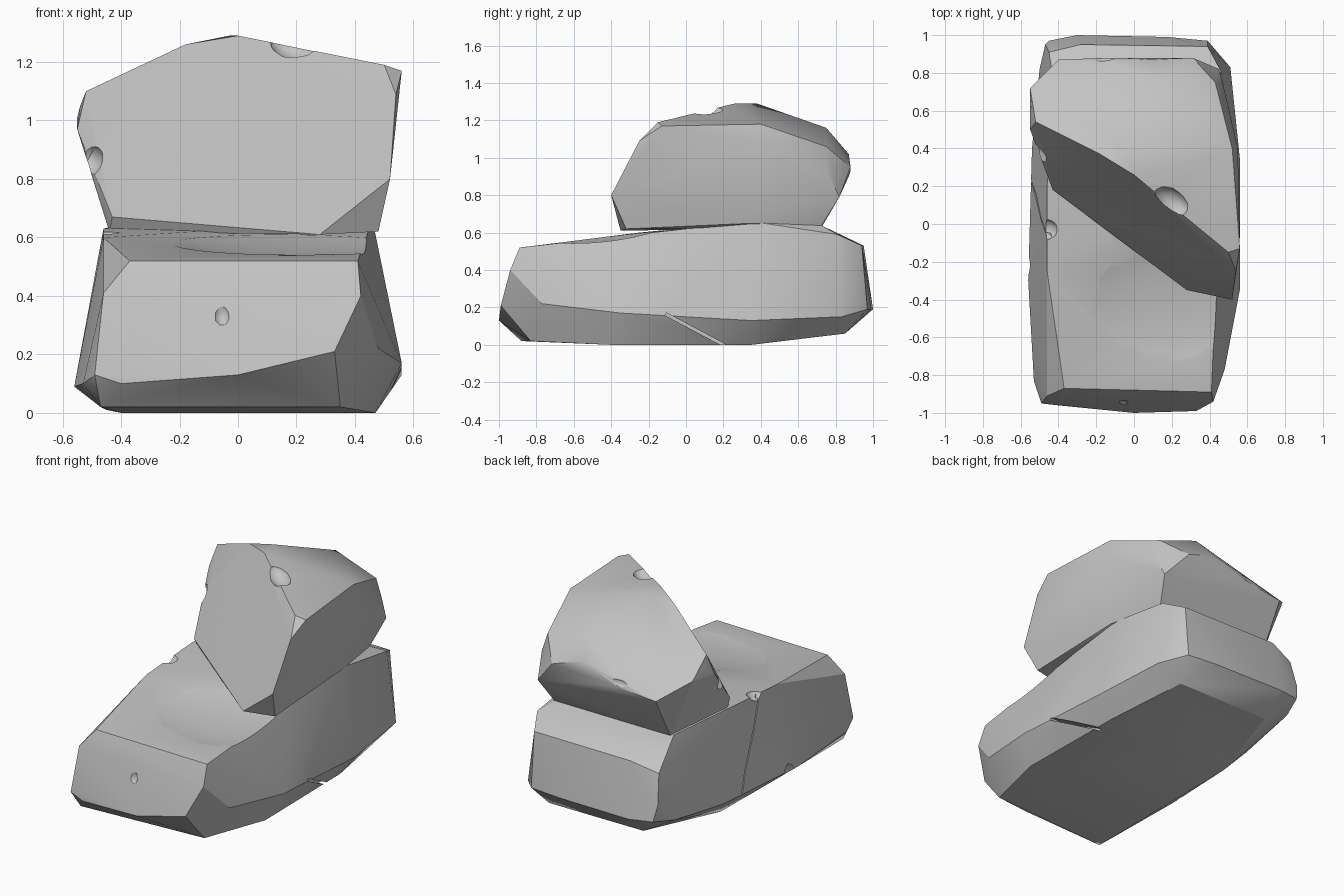
import bpy
import bmesh
import math
from mathutils import Vector, Matrix, Euler

cube = bpy.data.objects.get("Cube")
if cube:
    bpy.data.objects.remove(cube, do_unlink=True)

GREY = (0.55, 0.55, 0.55, 1.0)
stone = bpy.data.materials.new("stone grey")
stone.use_nodes = True
stone.diffuse_color = GREY
stone.node_tree.nodes["Principled BSDF"].inputs["Base Color"].default_value = GREY


def add_object(name, bm):
    """Turn a bmesh into a stone object in the scene."""
    bmesh.ops.recalc_face_normals(bm, faces=bm.faces)
    mesh = bpy.data.meshes.new(name)
    bm.to_mesh(mesh)
    bm.free()
    mesh.materials.append(stone)
    obj = bpy.data.objects.new(name, mesh)
    bpy.context.collection.objects.link(obj)
    return obj


def boulder(name, corners):
    """Chiselled block: the convex hull of its corners, coplanar faces merged."""
    bm = bmesh.new()
    for co in corners:
        bm.verts.new(co)
    hull = bmesh.ops.convex_hull(bm, input=bm.verts)
    spare = {g for g in hull["geom_interior"] if isinstance(g, bmesh.types.BMVert)}
    bmesh.ops.delete(bm, geom=list(spare), context="VERTS")
    bmesh.ops.dissolve_limit(bm, angle_limit=math.radians(2), verts=bm.verts, edges=bm.edges)
    return add_object(name, bm)


def chip(obj, place, size, turn=(0, 0, 0), box=False, detail=2):
    """Knock a chip or groove out of a boulder."""
    bm = bmesh.new()
    matrix = Matrix.LocRotScale(Vector(place), Euler([math.radians(a) for a in turn]), Vector(size))
    if box:
        bmesh.ops.create_cube(bm, size=1, matrix=matrix)
    else:
        bmesh.ops.create_icosphere(bm, subdivisions=detail, radius=1, matrix=matrix)
    cutter = add_object("chip_cutter", bm)
    cutter.hide_render = True
    mod = obj.modifiers.new("chip", "BOOLEAN")
    mod.operation = "DIFFERENCE"
    mod.solver = "EXACT"
    mod.object = cutter
    graph = bpy.context.evaluated_depsgraph_get()
    result = bpy.data.meshes.new_from_object(obj.evaluated_get(graph))
    obj.modifiers.clear()
    obj.data = result
    bpy.data.objects.remove(cutter, do_unlink=True)


# Long lower boulder: underside, widest belt, front, top, back
underside = [(-.47, -.88, .02), (.35, -.83, .02), (.47, -.4, 0), (.46, .35, 0),
             (.35, .85, .06), (-.3, .85, .06), (-.45, .3, .01), (-.4, -.4, 0)]
belt = [(-.56, -.3, .09), (-.53, -.83, .1), (-.54, .4, .12), (-.5, .82, .17),
        (.48, -.77, .22), (.56, -.35, .17), (.56, .35, .13), (.51, .83, .15)]
front = [(-.49, -.95, .13), (-.4, -.96, .1), (0, -1, .13), (.33, -.99, .21),
         (.42, -.94, .4), (.41, -.89, .52), (-.37, -.87, .52), (-.46, -.91, .41)]
top = [(-.46, -.25, .6), (.43, -.3, .59), (-.46, .2, .63),
       (.46, .35, .66), (.4, .72, .64), (-.42, .72, .64)]
back = [(.39, .94, .53), (-.28, .95, .53), (-.45, .91, .48), (-.47, .95, .3),
        (.46, .81, .59), (.39, .97, .19), (.18, .99, .19), (-.3, 1, .19), (-.45, .97, .2)]
lower = boulder("lower_boulder", underside + belt + front + top + back)

# Weathered hollow on the top, pit in the front, side grooves and edge chips
chip(lower, (.2, -.42, .66), (.6, .45, .115), (7, 0, 0), detail=4)
chip(lower, (-.055, -.965, .34), (.032, .035, .045))
chip(lower, (.5, .05, .08), (.14, .36, .016), (-28, 0, 0), box=True)
chip(lower, (-.51, .1, .33), (.04, .008, .7), (30, 11, 0), box=True)
chip(lower, (-.47, -.03, .63), (.07, .06, .05))
chip(lower, (-.57, -.22, .07), (.04, .05, .08))

# Leaning upper boulder: sloping front slab, right flank, crown, back
slab = [(-.52, .54, 1.1), (-.18, .37, 1.26), (0, .26, 1.29), (.5, -.15, 1.19),
        (.54, -.25, 1.09), (.52, -.4, .8), (.28, -.35, .61), (-.43, .18, .67), (-.55, .5, .97)]
flank = [(.56, -.13, 1.17), (.52, .4, 1.18), (.55, .4, 1.08), (.48, -.32, .62), (.47, .35, .65),
         (.4, .72, .63), (.45, .82, .79), (.47, .75, .94), (.43, .75, 1.06), (.31, .88, .95)]
crown = [(-.03, .38, 1.29), (.15, .75, 1.16), (.1, .87, 1.02), (-.55, .72, 1.01), (-.54, .6, 1.05)]
rear = [(-.4, .87, .9), (-.13, .88, .93), (-.4, .72, .62), (-.44, .22, .62)]
upper = boulder("upper_boulder", slab + flank + crown + rear)

# Chips on the upper boulder's ridge, left edge and back rim
chip(upper, (.2, .12, 1.27), (.11, .07, .07), (0, 10, -35))
chip(upper, (-.51, .35, .87), (.05, .08, .06))
chip(upper, (-.17, .91, .96), (.1, .05, .04))

# Crisp creases with gently softened shallow facets
for rock in (lower, upper):
    bpy.ops.object.select_all(action="DESELECT")
    rock.select_set(True)
    bpy.context.view_layer.objects.active = rock
    bpy.ops.object.shade_smooth_by_angle(angle=math.radians(28))
